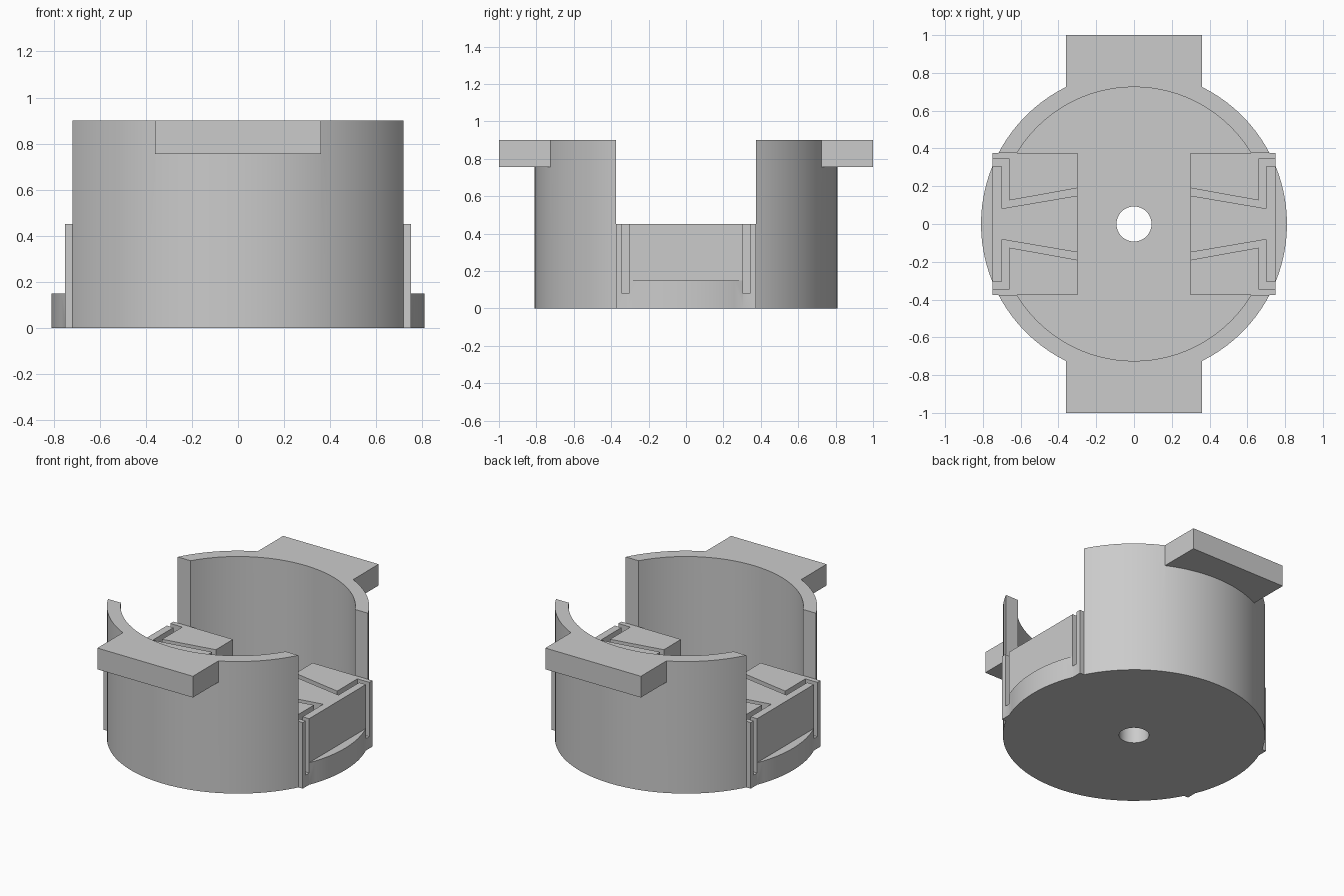
import bpy, bmesh, math

cube = bpy.data.objects.get("Cube")
if cube:
    bpy.data.objects.remove(cube, do_unlink=True)

grey = bpy.data.materials.new("plain grey")
grey.use_nodes = True
colour = (0.6, 0.6, 0.6, 1)
grey.diffuse_color = colour
grey.node_tree.nodes["Principled BSDF"].inputs["Base Color"].default_value = colour

WALL_END = 0.375
FLOOR = 0.15
TOP = 0.9


def prism(name, outline, z0, z1):
    """Extrude a flat outline from z0 to z1."""
    bm = bmesh.new()
    face = bm.faces.new([bm.verts.new((x, y, z0)) for x, y in outline])
    up = bmesh.ops.extrude_face_region(bm, geom=[face])["geom"]
    bmesh.ops.translate(bm, vec=(0, 0, z1 - z0),
                        verts=[v for v in up if isinstance(v, bmesh.types.BMVert)])
    bmesh.ops.recalc_face_normals(bm, faces=bm.faces)
    mesh = bpy.data.meshes.new(name)
    bm.to_mesh(mesh)
    bm.free()
    mesh.materials.append(grey)
    ob = bpy.data.objects.new(name, mesh)
    bpy.context.collection.objects.link(ob)
    return ob


def cylinder(name, r, z0, z1, n=96):
    turn = 2 * math.pi / n
    return prism(name, [(r * math.cos(i * turn), r * math.sin(i * turn)) for i in range(n)], z0, z1)


def box(name, x0, x1, y0, y1, z0, z1):
    return prism(name, [(x0, y0), (x1, y0), (x1, y1), (x0, y1)], z0, z1)


def combine(target, tool, operation):
    """Apply a boolean and discard its tool."""
    bpy.context.view_layer.objects.active = target
    mod = target.modifiers.new(operation, "BOOLEAN")
    mod.operation = operation
    mod.solver = "EXACT"
    mod.object = tool
    bpy.ops.object.modifier_apply(modifier=mod.name)
    bpy.data.objects.remove(tool, do_unlink=True)


# Round cup with front and back tabs
body = cylinder("round_holder", 0.81, 0, TOP)
for s in (-1, 1):
    ends = sorted((s * 0.5, s * 1.0))
    combine(body, box("tab", -0.36, 0.36, *ends, 0.755, TOP), "UNION")

# Hollow inside and wide side openings
combine(body, cylinder("hollow", 0.725, FLOOR, 1.2), "DIFFERENCE")
combine(body, box("opening", -1.2, 1.2, -WALL_END, WALL_END, FLOOR, 1.2), "DIFFERENCE")

# Contact blocks on the left and right
for s in (-1, 1):
    sides = sorted((s * 0.3, s * 0.75))
    combine(body, box("block", *sides, -WALL_END, WALL_END, 0, 0.45), "UNION")

# Bent channels through the blocks
channel = [(0.3, 0.15), (0.7, 0.082), (0.7, 0.305), (0.78, 0.305),
           (0.78, 0.343), (0.66, 0.343), (0.66, 0.125), (0.3, 0.19)]
for sx in (-1, 1):
    for sy in (-1, 1):
        path = [(sx * x, sy * y) for x, y in channel]
        combine(body, prism("channel", path, 0.08, 0.6), "DIFFERENCE")

# Centre hole in the floor
combine(body, cylinder("hole", 0.093, -0.2, 0.4, 48), "DIFFERENCE")

bpy.ops.object.select_all(action="DESELECT")
body.select_set(True)
bpy.context.view_layer.objects.active = body
bpy.ops.object.shade_smooth_by_angle(angle=math.radians(30))
